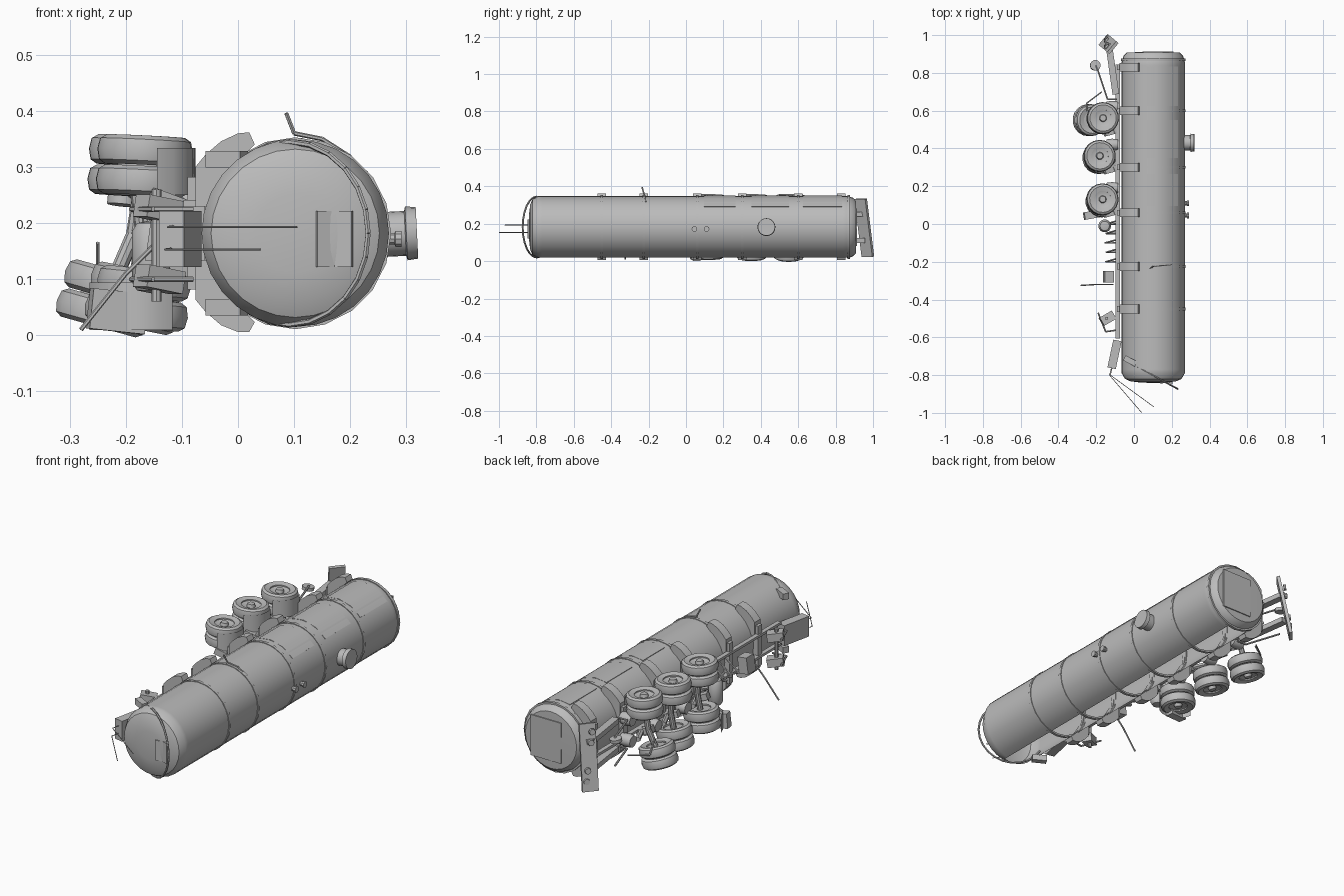
import bpy, bmesh, math, random
from mathutils import Vector, Matrix, Euler

random.seed(4)
cube = bpy.data.objects.get("Cube")
if cube:
    bpy.data.objects.remove(cube, do_unlink=True)

grey = bpy.data.materials.new("plain_grey")
grey.use_nodes = True
grey.diffuse_color = (0.5, 0.5, 0.5, 1)
grey.node_tree.nodes["Principled BSDF"].inputs["Base Color"].default_value = (0.5, 0.5, 0.5, 1)

AX, AZ, R = 0.102, 0.182, 0.167    # tank axis and radius
parts = []


def finish(name, bm):
    mesh = bpy.data.meshes.new(name)
    bm.to_mesh(mesh)
    bm.free()
    obj = bpy.data.objects.new(name, mesh)
    bpy.context.collection.objects.link(obj)
    mesh.materials.append(grey)
    parts.append(obj)
    return obj


def place(loc, axis):
    return Matrix.Translation(loc) @ Vector(axis).to_track_quat('Z', 'Y').to_matrix().to_4x4()


def box(name, loc, size, rot=(0, 0, 0)):
    bm = bmesh.new()
    turn = Euler([math.radians(a) for a in rot]).to_matrix().to_4x4()
    bmesh.ops.create_cube(bm, size=1, matrix=Matrix.Translation(loc) @ turn @ Matrix.Diagonal((*size, 1)))
    return finish(name, bm)


def rod(name, points, r, sides=6):
    bm = bmesh.new()
    for a, b in zip(points, points[1:]):
        a, b = Vector(a), Vector(b)
        bmesh.ops.create_cone(bm, cap_ends=True, segments=sides, radius1=r, radius2=r,
                              depth=(b - a).length, matrix=place((a + b) / 2, b - a))
    return finish(name, bm)


def lathe(name, profile, loc, axis, sides=20, closed=False, drop=None):
    """Spin (radius, height) points about an axis; drop removes faces by a rule."""
    bm = bmesh.new()
    verts = [bm.verts.new((r, 0, h)) for r, h in profile]
    edges = [bm.edges.new(p) for p in zip(verts, verts[1:])]
    if closed:
        edges.append(bm.edges.new((verts[-1], verts[0])))
    bmesh.ops.spin(bm, geom=verts + edges, axis=(0, 0, 1), cent=(0, 0, 0),
                   angle=math.tau, steps=sides, use_duplicate=False)
    bmesh.ops.remove_doubles(bm, verts=bm.verts, dist=0.0002)
    bmesh.ops.recalc_face_normals(bm, faces=bm.faces)
    bm.transform(place(loc, axis))
    if drop:
        gone = [f for f in bm.faces if drop(f.calc_center_median())]
        bmesh.ops.delete(bm, geom=gone, context='FACES')
    return finish(name, bm)


def slab(name, outline, y, width):
    """Extrude an (x, z) outline along y."""
    bm = bmesh.new()
    face = bm.faces.new([bm.verts.new((x, y - width / 2, z)) for x, z in outline])
    new = bmesh.ops.extrude_face_region(bm, geom=[face])["geom"]
    bmesh.ops.translate(bm, vec=(0, width, 0), verts=[v for v in new if isinstance(v, bmesh.types.BMVert)])
    bmesh.ops.recalc_face_normals(bm, faces=bm.faces)
    return finish(name, bm)


# Tank shell, open along the side it rests on
def resting(c):
    angle = math.degrees(math.atan2(c.z - AZ, c.x - AX))
    return -134 < angle < -76 and -0.8 < c.y < 0.87


lathe("tank_shell", [(0, -0.842), (0.07, -0.839), (0.12, -0.833), (0.15, -0.82)]
      + [(R, y) for y in (-0.79, -0.77, 0.84, 0.86)] + [(0.157, 0.892), (0.14, 0.908), (0, 0.912)],
      (AX, 0, AZ), (0, 1, 0), sides=28, drop=resting)

# Hoops and the saddles that join the tank to the frame
hoops = [-0.45, -0.225, 0.06, 0.3, 0.6, 0.87]
saddle = [(-0.076, 0.30), (-0.058, 0.322), (-0.03, 0.346), (0.0, 0.36), (0.02, 0.362),
          (0.03, 0.34), (-0.02, 0.29), (-0.055, 0.23), (-0.076, 0.23)]
for i, y in enumerate(hoops):
    lathe("tank_hoop", [(0.162, -0.007), (0.171, -0.007), (0.171, 0.007), (0.162, 0.007)],
          (AX, y, AZ), (0, 1, 0), sides=20, closed=True)
    sy = y - 0.04 if i == 5 else y
    slab("upper_saddle", saddle, sy, 0.045)
    slab("lower_saddle", [(x, max(0.006, 2 * AZ - z)) for x, z in saddle], sy, 0.045)
    box("cross_member", (-0.075, sy, AZ), (0.03, 0.03, 0.2))

# Slanted guard rail around the front end
rail = []
for k in range(21):
    a = math.radians(-150 + 15 * k)
    x = 0.092 + 0.14 * math.cos(a)
    rail.append((x, -0.748 - 0.54 * x, AZ + 0.163 * math.sin(a)))
rod("front_guard_rail", rail, 0.005)
for z in (0.05, 2 * AZ - 0.05):
    box("rail_bracket", (-0.02, -0.725, z), (0.07, 0.03, 0.03), (0, 0, -28))

# End plates
box("rear_plate", (AX + 0.025, 0.911, AZ), (0.165, 0.006, 0.2))
for x, turn in ((0.156, 20), (0.188, -20)):
    box("front_plate", (x, -0.838, 0.172), (0.034, 0.008, 0.1), (0, 0, turn))

# Raised panels on the upper flank
for y, length in ((0.73, 0.21), (0.45, 0.2), (0.18, 0.17)):
    outline = []
    for r, angles in ((0.17, (40, 63, 86, 108)), (0.16, (108, 86, 63, 40))):
        outline += [(AX + r * math.cos(math.radians(a)), AZ + r * math.sin(math.radians(a))) for a in angles]
    slab("flank_panel", outline, y, length)

# Manhole and small vents on the tank crown
lathe("manhole", [(0, 0.055), (0.046, 0.055), (0.048, 0.036), (0.04, 0.034), (0.04, -0.01), (0, -0.01)],
      (0.264, 0.43, 0.18), (1, 0, 0.05))
for y in (0.045, 0.11):
    lathe("vent", [(0, 0.025), (0.015, 0.025), (0.015, 0.015), (0.011, 0.013), (0.011, -0.01)],
          (0.266, y, 0.172), (1, 0, 0), sides=10)
rod("bent_handle", [(0.086, -0.235, 0.396), (0.1, -0.225, 0.36), (0.15, -0.22, 0.35), (0.2, -0.215, 0.318)], 0.004)

# Frame along the underside of the trailer
for z in (0.13, 0.235):
    box("frame_rail", (-0.086, 0.12, z), (0.022, 1.45, 0.012))

# Axles with twin wheels, the lower ends bent away
tyre = [(0.045, -0.02), (0.07, -0.026), (0.081, -0.019), (0.085, 0), (0.081, 0.019), (0.07, 0.026), (0.045, 0.02)]


def twin_wheel(name, centre, axis):
    centre, axis = Vector(centre), Vector(axis).normalized()
    for s in (-0.027, 0.027):
        lathe(name + "_tyre", tyre, centre + axis * s, axis, sides=18, closed=True)
    lathe(name + "_hub", [(0, 0.05), (0.016, 0.05), (0.02, 0.036), (0.03, 0.036), (0.047, 0.042),
                          (0.047, -0.04), (0, -0.04)], centre, axis, sides=16)


def mudguard(x, y, z, start, tall):
    """Curved sheet around part of a wheel."""
    bm = bmesh.new()
    ring = []
    for k in range(7):
        a = math.radians(start + 20 * k)
        ring.append([bm.verts.new((x + 0.091 * math.cos(a), y + 0.091 * math.sin(a), z + h)) for h in (-tall, tall)])
    for p, q in zip(ring, ring[1:]):
        bm.faces.new((p[0], q[0], q[1], p[1]))
    finish("mudguard", bm)


for y, xu, xl, tilt in ((0.13, -0.168, -0.17, 0.1), (0.36, -0.183, -0.185, 0.2), (0.56, -0.166, -0.235, 0.28)):
    upper, lower = (xu, y, 0.302), (xl, y - 0.01, 0.066)
    twin_wheel("upper_wheel", upper, (0.05, 0.02, 1))
    twin_wheel("lower_wheel", lower, (-tilt, 0, -1))
    mudguard(xu, y, 0.292, -75, 0.042)
    rod("axle", [upper, ((xu + xl) / 2 + 0.015, y, 0.18), lower], 0.014, 10)
    for z in (0.13, 0.235):
        box("spring_hanger", (-0.12, y - 0.07, z), (0.08, 0.035, 0.03), (0, 20, 15))
        rod("trailing_arm", [(-0.1, y - 0.08, z), (-0.15, y + 0.03, z)], 0.012)
        lathe("air_spring", [(0, -0.03), (0.028, -0.03), (0.032, 0), (0.028, 0.03), (0, 0.03)],
              (-0.115, y + 0.06, z), (1, 0, 0), sides=12)
mudguard(-0.175, 0.12, 0.052, 190, 0.042)

# Reservoirs, landing gear and loose boxes
lathe("air_reservoir", [(0, -0.065), (0.025, -0.06), (0.034, -0.045), (0.034, 0.045), (0.025, 0.06), (0, 0.065)],
      (-0.155, -0.01, 0.14), (0, 0, 1), sides=14)
box("front_cabinet", (-0.103, -0.69, 0.172), (0.045, 0.15, 0.1), (0, 0, -12))
box("tool_box", (-0.135, -0.28, 0.17), (0.05, 0.06, 0.08), (0, 8, 0))
box("fallen_box", (-0.215, 0.05, 0.043), (0.1, 0.04, 0.072), (0, 6, 10))
for z in (0.1, 0.225):
    box("landing_leg", (-0.14, -0.5, z), (0.075, 0.05, 0.04), (0, 10, 30))
    rod("landing_brace", [(-0.19, -0.47, z), (-0.15, -0.57, z), (-0.08, -0.56, z)], 0.005)
rod("landing_shaft", [(-0.145, -0.5, 0.06), (-0.145, -0.5, 0.26)], 0.009, 8)
rod("crank_pipe", [(-0.28, -0.325, 0.01), (-0.2, -0.32, 0.11), (-0.11, -0.32, 0.2)], 0.004)
for i in range(5):
    y = -0.2 + 0.05 * i
    rod("side_stay", [(-0.08, y, 0.13), (-0.145 - random.random() * 0.02, y, 0.16), (-0.08, y + 0.02, 0.23)], 0.005)

# Torn front hoses
rod("upper_hose", [(-0.08, -0.62, 0.2), (-0.125, -0.8, 0.193), (0.105, -0.968, 0.193)], 0.002)
rod("lower_hose", [(-0.08, -0.62, 0.16), (-0.13, -0.8, 0.153), (0.04, -0.998, 0.153)], 0.002)

# Twisted rear bumper with lamps and stays
box("rear_bumper", (-0.135, 0.953, 0.178), (0.075, 0.016, 0.315), (11, 0, 50))
for z in (0.07, 0.12, 0.25, 0.3):
    lathe("rear_lamp", [(0, 0.012), (0.014, 0.012), (0.016, 0)], (-0.142, 0.96 - 0.19 * (z - 0.178), z),
          (-0.77, 0.64, 0.1), sides=10)
for z in (0.11, 0.25):
    box("bumper_arm", (-0.115, 0.82, z), (0.035, 0.27, 0.025), (0, 0, 8))
    rod("bumper_stay", [(-0.2, 0.84, z), (-0.14, 0.66, z), (-0.09, 0.66, z)], 0.005)
lathe("loose_lamp", [(0, -0.008), (0.028, -0.008), (0.028, 0.008), (0, 0.008)], (-0.205, 0.84, 0.24), (0.1, 0.1, 1), sides=14)
rod("torn_cable", [(-0.25, 0.6, 0.165), (-0.25, 0.64, 0.1), (-0.17, 0.7, 0.1)], 0.004)

# Smooth rounded parts while keeping hard edges
bpy.ops.object.select_all(action='DESELECT')
for obj in parts:
    obj.select_set(True)
bpy.context.view_layer.objects.active = parts[0]
bpy.ops.object.shade_smooth_by_angle(angle=math.radians(32))
